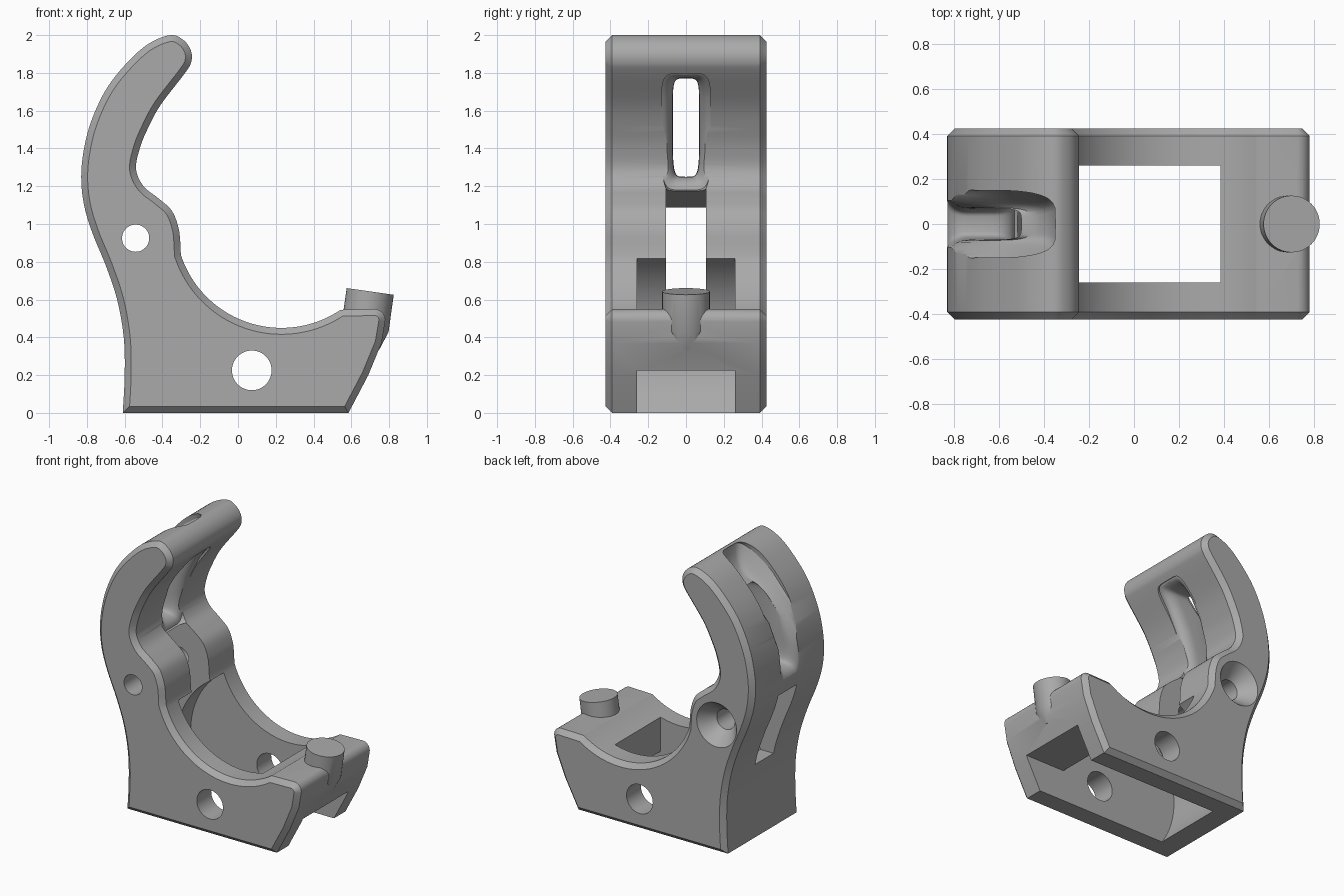
import bpy, bmesh, math
from mathutils import Vector

cube = bpy.data.objects.get("Cube")
if cube:
    bpy.data.objects.remove(cube, do_unlink=True)

grey = bpy.data.materials.new("plain grey")
grey.use_nodes = True
grey.diffuse_color = (0.4, 0.4, 0.4, 1)
grey.node_tree.nodes["Principled BSDF"].inputs["Base Color"].default_value = (0.4, 0.4, 0.4, 1)


def loft(name, rings):
    """Closed solid through matching rings."""
    bm = bmesh.new()
    loops = [[bm.verts.new(p) for p in ring] for ring in rings]
    n = len(loops[0])
    for a, b in zip(loops, loops[1:]):
        for i in range(n):
            bm.faces.new((a[i], a[(i + 1) % n], b[(i + 1) % n], b[i]))
    bm.faces.new(loops[0][::-1])
    bm.faces.new(loops[-1])
    if bm.calc_volume(signed=True) < 0:
        bmesh.ops.reverse_faces(bm, faces=bm.faces)
    mesh = bpy.data.meshes.new(name)
    bm.to_mesh(mesh)
    bm.free()
    mesh.materials.append(grey)
    obj = bpy.data.objects.new(name, mesh)
    bpy.context.collection.objects.link(obj)
    return obj


def side_ring(outline, y):
    return [(p[0], y, p[1]) for p in outline]


def extrude(name, outline, half_width):
    """Side outline in x and z, extruded along y."""
    return loft(name, [side_ring(outline, -half_width), side_ring(outline, half_width)])


def inset(outline, amount):
    """Move a clockwise outline inward by a constant distance."""
    pts = [Vector(p) for p in outline]
    out = []
    for i, p in enumerate(pts):
        a = (p - pts[i - 1]).normalized()
        b = (pts[(i + 1) % len(pts)] - p).normalized()
        normal = Vector((a.y + b.y, -a.x - b.x)).normalized()
        out.append(p + normal * amount / normal.dot(Vector((a.y, -a.x))))
    return out


def turned(name, origin, axis, stations, n=48):
    """Round part: (distance, radius) stations along an axis."""
    turn = Vector(axis).to_track_quat('Z', 'Y')
    rings = []
    for d, r in stations:
        rings.append([Vector(origin) + turn @ Vector((r * math.cos(math.tau * i / n),
                      r * math.sin(math.tau * i / n), d)) for i in range(n)])
    return loft(name, rings)


def smooth_path(points, steps=5):
    """Catmull-Rom curve through the points."""
    pts = [Vector(p) for p in points]
    pts = [2 * pts[0] - pts[1]] + pts + [2 * pts[-1] - pts[-2]]
    out = []
    for a, b, c, d in zip(pts, pts[1:], pts[2:], pts[3:]):
        for i in range(steps):
            t = i / steps
            out.append(0.5 * (2 * b + (c - a) * t + (2 * a - 5 * b + 4 * c - d) * t * t
                              + (3 * b - a - 3 * c + d) * t ** 3))
    return out + [pts[-2]]


def arc(cx, cz, r, start, end, n):
    angles = [math.radians(start + (end - start) * i / n) for i in range(n + 1)]
    return [(cx + r * math.cos(a), cz + r * math.sin(a)) for a in angles]


def combine(target, other, operation):
    mod = target.modifiers.new("combine", 'BOOLEAN')
    mod.operation = operation
    mod.solver = 'EXACT'
    mod.use_self = True
    mod.object = other
    bpy.context.view_layer.objects.active = target
    bpy.ops.object.modifier_apply(modifier=mod.name)
    bpy.data.objects.remove(other, do_unlink=True)


# Body: curved spine with hooked tip, round cradle and front lip
spine = smooth_path([(-.61, 0), (-.6, .2), (-.605, .4), (-.64, .6), (-.7, .78), (-.77, .95),
                     (-.815, 1.1), (-.83, 1.25), (-.815, 1.4), (-.775, 1.55), (-.7, 1.71),
                     (-.6, 1.84), (-.48, 1.95), (-.36, 2), (-.29, 1.975), (-.25, 1.92),
                     (-.247, 1.86), (-.28, 1.8), (-.41, 1.63), (-.48, 1.5), (-.52, 1.4),
                     (-.54, 1.29), (-.5, 1.2), (-.42, 1.135), (-.35, 1.07), (-.315, .98),
                     (-.305, .9)])
cradle = arc(.23, 1.01, .56, 198, 304, 40)
lip = arc(.722, .492, .058, 85, -12, 8) + [(.76, .37), (.69, .2), (.585, 0)]
outline = spine + cradle + lip
small = inset(outline, .034)
body = loft("holder_body", [side_ring(small, -.425), side_ring(outline, -.391),
                            side_ring(outline, .391), side_ring(small, .425)])

# Peg on the lip, blending down into the end face
peg = turned("lip_peg", (.7, 0, .643), (-.14, 0, -.99), [(0, .126), (.2, .126), (.3, .09)])
combine(body, peg, 'UNION')

# Pivot cavity with round back wall, open below and through the lower end
cavity = arc(.02, .33, .58, 51, 231, 48) + [(1, -.12), (1, .225), (.385, .225)]
combine(body, extrude("cavity_cutter", cavity, .26), 'DIFFERENCE')

# Lever slot through the lower spine
slot = [(-1, .54), (-.2, .54), (-.2, 1.27), (-1, 1.03)]
combine(body, extrude("lever_slot_cutter", slot, .105), 'DIFFERENCE')


# Flared slot through the upper spine
def slot_ring(low, mid, high, width, n=48):
    low, mid, high = Vector(low), Vector(mid), Vector(high)
    ring = []
    for i in range(n):
        c, s = math.cos(math.tau * i / n), math.sin(math.tau * i / n)
        u = .5 + .5 * math.copysign(abs(c) ** .35, c)
        y = width * math.copysign(abs(s) ** .35, s)
        p = low * (1 - u) * (1 - 2 * u) + mid * 4 * u * (1 - u) + high * u * (2 * u - 1)
        ring.append(Vector((p.x, y, p.y)))
    return ring


def flare(mouth, throat, steps=6):
    """Rounded transition from a wide mouth to a narrow throat."""
    rings = []
    for i in range(steps + 1):
        a = math.pi / 2 * i / steps
        depth, spread = math.sin(a), 1 - math.cos(a)
        rings.append([Vector((m.x + (t.x - m.x) * spread, m.y + (t.y - m.y) * depth,
                              m.z + (t.z - m.z) * depth)) for m, t in zip(mouth, throat)])
    return rings


inner = slot_ring((-.53, 1.18), (-.47, 1.53), (-.29, 1.8), .13)
inner_throat = slot_ring((-.62, 1.25), (-.56, 1.53), (-.42, 1.77), .07)
outer_throat = slot_ring((-.74, 1.25), (-.69, 1.56), (-.5, 1.77), .07)
outer = slot_ring((-.83, 1.17), (-.75, 1.63), (-.34, 1.995), .15)
inner_end = slot_ring((-.48, 1.16), (-.36, 1.47), (-.24, 1.78), .13)
outer_end = slot_ring((-1.09, 1.32), (-.845, 1.735), (-.6, 2.15), .15)
rings = [inner_end] + flare(inner, inner_throat) + flare(outer, outer_throat)[::-1] + [outer_end]
combine(body, loft("upper_slot_cutter", rings), 'DIFFERENCE')

# Pivot hole, and screw hole with a countersink at the back
combine(body, turned("pivot_hole_cutter", (.073, -1, .225), (0, 1, 0), [(0, .105), (2, .105)]),
        'DIFFERENCE')
combine(body, turned("screw_hole_cutter", (-.542, -1, .925), (0, 1, 0),
                     [(0, .072), (1.32, .072), (1.34, .09), (1.426, .16), (1.6, .16)]), 'DIFFERENCE')

# Smooth curved walls, keep the chamfers crisp
bpy.ops.object.select_all(action='DESELECT')
body.select_set(True)
bpy.context.view_layer.objects.active = body
bpy.ops.object.shade_smooth_by_angle(angle=math.radians(28))
